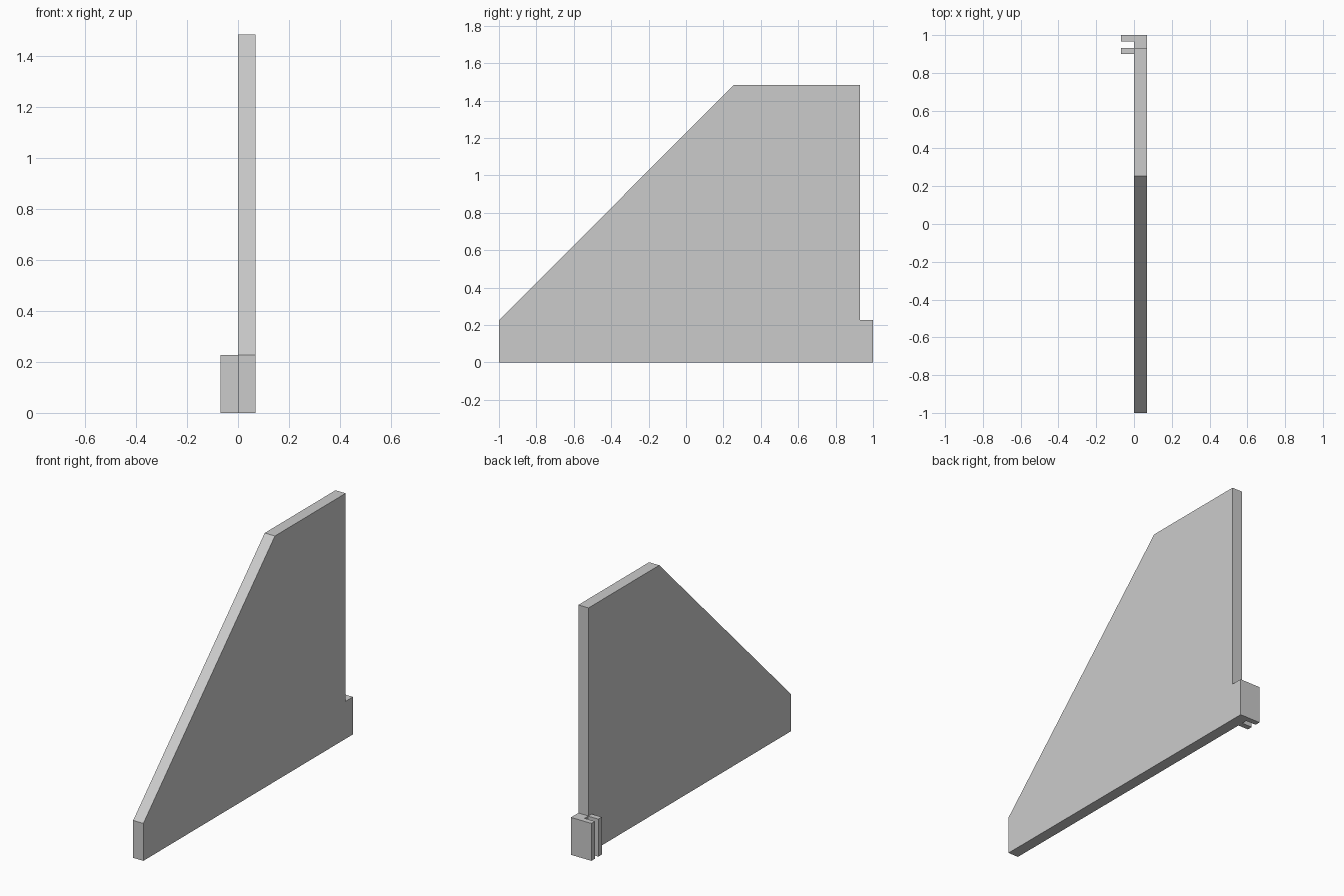
import bpy
import bmesh
from mathutils import Vector

cube = bpy.data.objects.get("Cube")
if cube:
    bpy.data.objects.remove(cube, do_unlink=True)

THICK = 0.068   # panel thickness, also the reach of the tabs
HEEL = 0.226    # height of the foot and tabs
TOP = 1.482

# One plain grey
grey = bpy.data.materials.new("light_grey")
grey.use_nodes = True
colour = (0.6, 0.6, 0.6, 1)
grey.diffuse_color = colour
grey.node_tree.nodes["Principled BSDF"].inputs["Base Color"].default_value = colour


def extrude_side(name, outline, x0, x1):
    """Extrude a (y, z) outline along x from x0 to x1."""
    bm = bmesh.new()
    face = bm.faces.new([bm.verts.new((x0, y, z)) for y, z in outline])
    result = bmesh.ops.extrude_face_region(bm, geom=[face])
    moved = [g for g in result["geom"] if isinstance(g, bmesh.types.BMVert)]
    bmesh.ops.translate(bm, verts=moved, vec=Vector((x1 - x0, 0, 0)))
    bmesh.ops.recalc_face_normals(bm, faces=bm.faces[:])
    mesh = bpy.data.meshes.new(name)
    bm.to_mesh(mesh)
    bm.free()
    mesh.materials.append(grey)
    obj = bpy.data.objects.new(name, mesh)
    bpy.context.collection.objects.link(obj)
    return obj


# Flat panel with sloped leading edge and a small step at the rear foot
extrude_side("panel", [(-1, 0), (1, 0), (1, HEEL), (0.93, HEEL),
                       (0.93, TOP), (0.255, TOP), (-1, HEEL)], 0, THICK)

# Pair of clip tabs on the right side of the rear foot
for name, y0, y1 in (("rear_tab", 0.967, 1), ("front_tab", 0.9, 0.933)):
    extrude_side(name, [(y0, 0), (y1, 0), (y1, HEEL), (y0, HEEL)], -THICK, 0)
